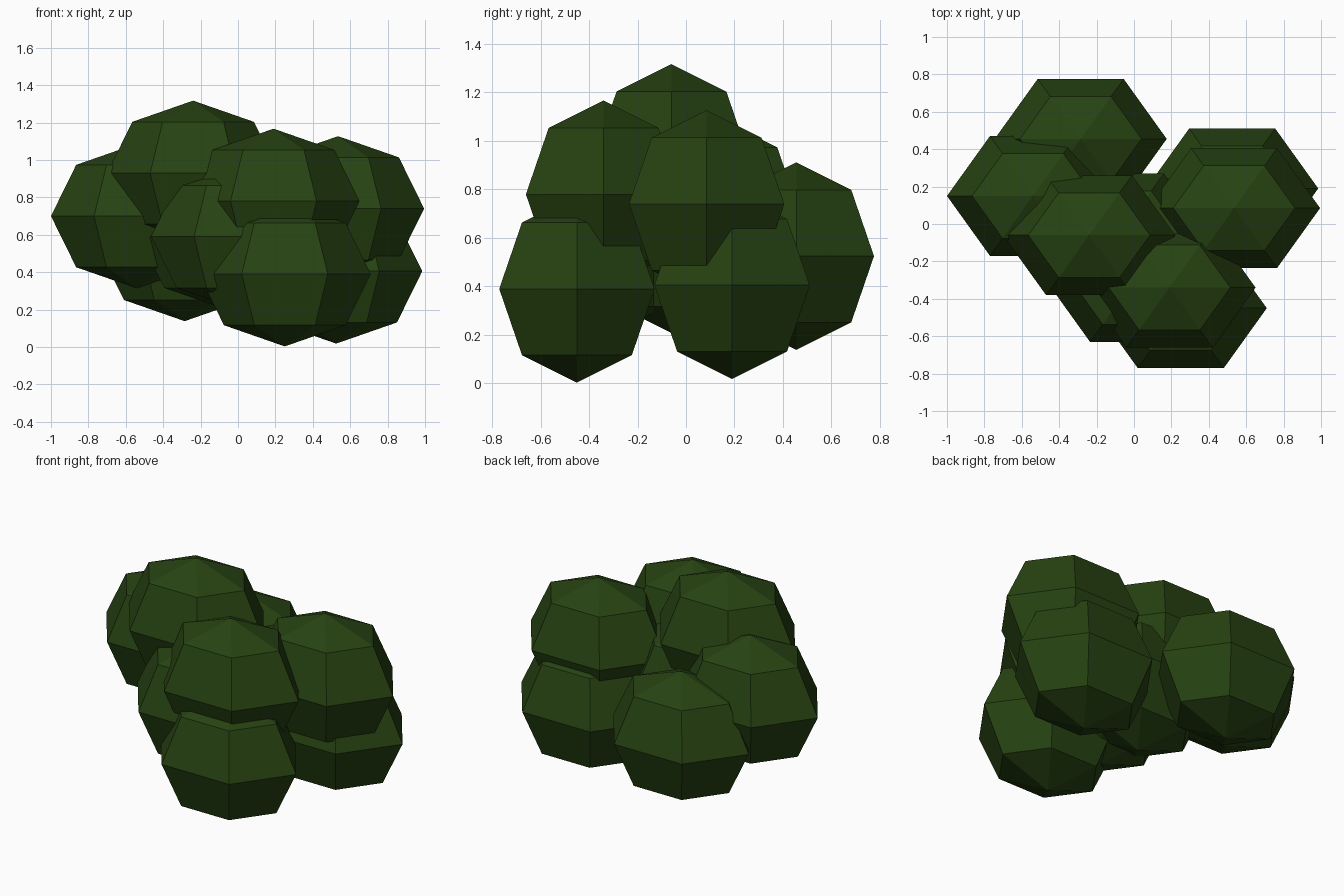
import bpy, bmesh, math
from mathutils import Matrix

if "Cube" in bpy.data.objects:
    bpy.data.objects.remove(bpy.data.objects["Cube"])

leaf = bpy.data.materials.new("dark leaf green")
leaf.diffuse_color = (0.02, 0.055, 0.006, 1)
leaf.use_nodes = True
leaf.node_tree.nodes["Principled BSDF"].inputs["Base Color"].default_value = leaf.diffuse_color

# Shared size of every leaf clump: squashed six-sided, four-ring sphere
SIZE = (0.46, 0.37, 0.387)


def leaf_clump(name, centre):
    bm = bmesh.new()
    bmesh.ops.create_uvsphere(bm, u_segments=6, v_segments=4, radius=1)
    # Turn so that two corners point along x
    if max(v.co.x for v in bm.verts) < 0.99:
        bmesh.ops.rotate(bm, verts=bm.verts, matrix=Matrix.Rotation(math.pi / 6, 3, 'Z'))
    bmesh.ops.scale(bm, verts=bm.verts, vec=SIZE)
    mesh = bpy.data.meshes.new(name)
    bm.to_mesh(mesh)
    bm.free()
    mesh.materials.append(leaf)
    ob = bpy.data.objects.new(name, mesh)
    ob.location = centre
    bpy.context.collection.objects.link(ob)


# Clump positions making up the bush
clumps = {
    "front_low_clump": (0.25, -0.45, 0.39),
    "front_high_clump": (0.19, -0.34, 0.78),
    "front_left_clump": (-0.005, -0.31, 0.59),
    "middle_clump": (-0.07, -0.05, 0.59),
    "top_clump": (-0.24, -0.06, 0.93),
    "left_clump": (-0.54, 0.15, 0.70),
    "back_clump": (-0.285, 0.455, 0.525),
    "right_high_clump": (0.535, 0.085, 0.74),
    "right_low_clump": (0.525, 0.19, 0.405),
}
for name, centre in clumps.items():
    leaf_clump(name, centre)
